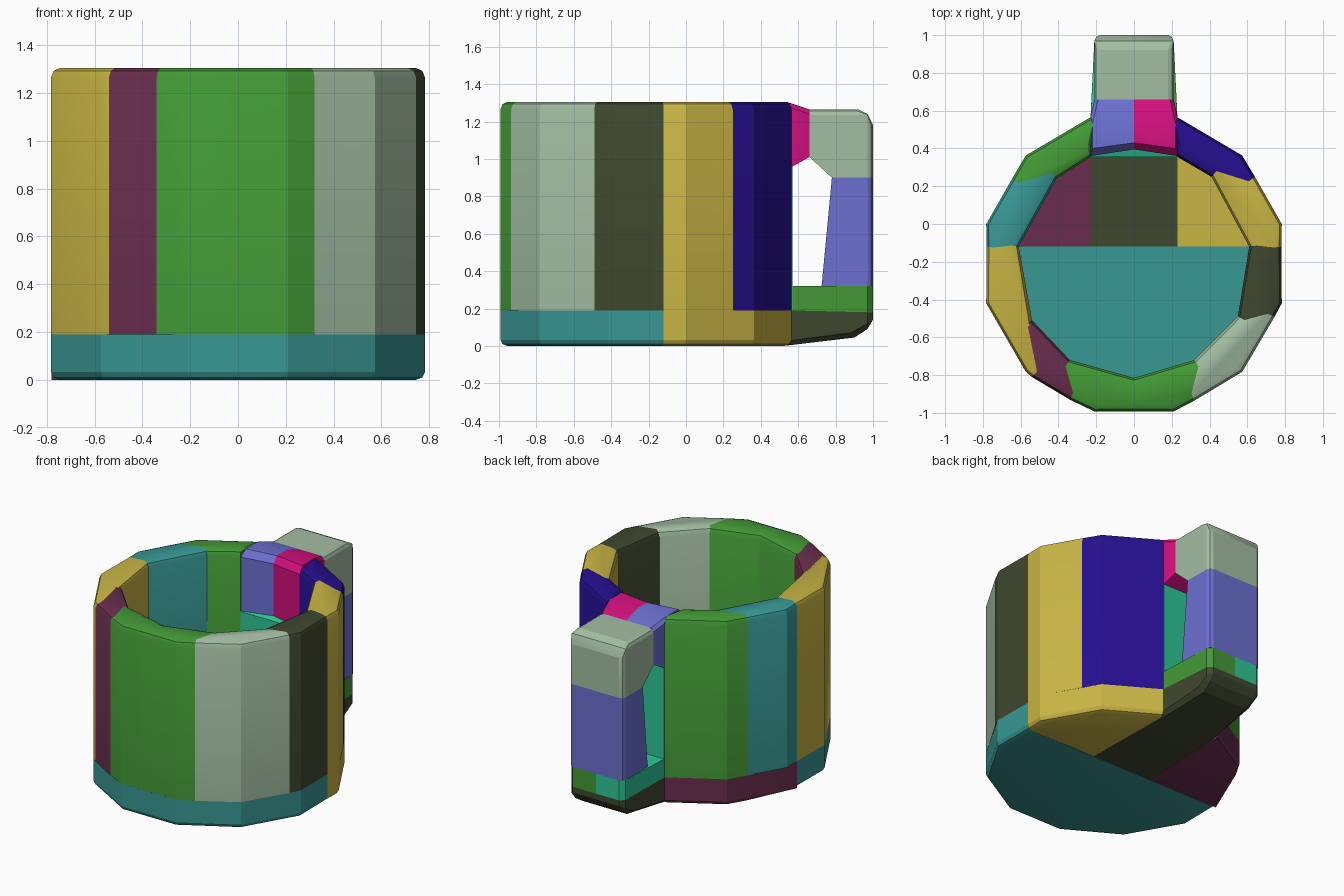
import bpy, bmesh
from math import atan2, cos, sin, tau, radians

cube = bpy.data.objects.get("Cube")
if cube:
    bpy.data.objects.remove(cube, do_unlink=True)

CENTRE_Y, RADIUS = -0.21, 0.81
FLOOR, RIM, BEVEL = 0.19, 1.305, 0.04


def material(name, rgb):
    def linear(v):
        v /= 255
        return v / 12.92 if v < 0.04 else ((v + 0.055) / 1.055) ** 2.4
    colour = tuple(linear(v) for v in rgb) + (1,)
    mat = bpy.data.materials.new(name)
    mat.use_nodes = True
    mat.diffuse_color = colour
    mat.node_tree.nodes["Principled BSDF"].inputs["Base Color"].default_value = colour
    return mat


MATS = {name: material(name, rgb) for name, rgb in {
    "yellow": (200, 181, 68), "plum": (106, 46, 78), "green": (67, 154, 54),
    "sage": (163, 190, 163), "olive": (62, 72, 47), "teal": (56, 152, 148),
    "navy": (37, 15, 142), "magenta": (212, 16, 126),
    "periwinkle": (108, 112, 208), "mint": (46, 200, 150)}.items()}


def hull(name, colour, points):
    """Convex solid around the points."""
    bm = bmesh.new()
    for p in points:
        bm.verts.new(p)
    bmesh.ops.remove_doubles(bm, verts=bm.verts, dist=0.001)
    out = bmesh.ops.convex_hull(bm, input=bm.verts)
    inner = {g for g in out["geom_interior"] if isinstance(g, bmesh.types.BMVert)}
    bmesh.ops.delete(bm, geom=list(inner), context="VERTS")
    bmesh.ops.dissolve_limit(bm, angle_limit=0.02, verts=bm.verts, edges=bm.edges)
    bmesh.ops.recalc_face_normals(bm, faces=bm.faces)
    mesh = bpy.data.meshes.new(name)
    bm.to_mesh(mesh)
    bm.free()
    mesh.materials.append(MATS[colour])
    mesh.shade_smooth()
    mesh.set_sharp_from_angle(angle=radians(25))
    obj = bpy.data.objects.new(name, mesh)
    bpy.context.collection.objects.link(obj)
    return obj


def shift(p, d):
    """Move a plan point away from the mug axis by d."""
    x, y = p[0], p[1] - CENTRE_Y
    k = 1 + d / (x * x + y * y) ** 0.5
    return x * k, y * k + CENTRE_Y


def at(points, z):
    return [(x, y, z) for x, y in points]


def arc(a, b):
    """Twelve-sided outline from point a anticlockwise to point b."""
    start, end = (atan2(p[1] - CENTRE_Y, p[0]) for p in (a, b))
    if end < start:
        end += tau
    angles = [radians(15 + 30 * k) for k in range(-12, 24)]
    return [a] + [(RADIUS * cos(t), CENTRE_Y + RADIUS * sin(t))
                  for t in angles if start < t < end] + [b]


# Wall seams: outer point, inner point
SEAMS = {
    "left": ((.78, -.12), (.61, -.12)),
    "back_left": ((.64, .25), (.41, .25)),
    "handle_left": ((.23, .565), (.23, .355)),
    "handle_right": ((-.23, .565), (-.23, .355)),
    "back_right": ((-.645, .24), (-.41, .24)),
    "right": ((-.78, -.12), (-.61, -.12)),
    "front_right": ((-.54, -.81), (-.54, -.51)),
    "front_inner_right": ((-.34, -.93), (-.34, -.72)),
    "front": ((0, -.992), (0, -.815)),
    "front_inner_left": ((.32, -.935), (.32, -.72)),
    "front_left": ((.745, -.49), (.55, -.49)),
}


def wall(name, colour, a, b):
    outer = arc(SEAMS[a][0], SEAMS[b][0])
    inner = [SEAMS[a][1], SEAMS[b][1]]
    pts = at(outer + inner, FLOOR) + at(outer + inner, RIM - BEVEL)
    for d, z in ((BEVEL * 0.3, RIM - BEVEL * 0.3), (BEVEL, RIM)):
        pts += at([shift(p, -d) for p in outer] + [shift(p, d) for p in inner], z)
    hull(name, colour, pts)


# Wall panels, anticlockwise from the left side
for name, colour, a, b in (
        ("wall_left", "yellow", "left", "back_left"),
        ("wall_back_left", "navy", "back_left", "handle_left"),
        ("wall_back_right", "green", "handle_right", "back_right"),
        ("wall_right", "teal", "back_right", "right"),
        ("wall_front_right", "yellow", "right", "front_right"),
        ("wall_front_strip", "plum", "front_right", "front_inner_right"),
        ("wall_front_a", "green", "front_inner_right", "front"),
        ("wall_front_b", "green", "front", "front_inner_left"),
        ("wall_front_left", "sage", "front_inner_left", "front_left"),
        ("wall_side_left", "olive", "front_left", "left")):
    wall(name, colour, a, b)


def base(name, colour, a, b, corner=()):
    rim = arc(SEAMS[a][0], SEAMS[b][0])
    core = list(corner)
    pts = at(rim + core, FLOOR) + at(rim, BEVEL * 0.8) + at(core, 0)
    pts += at([shift(p, -BEVEL * 0.3) for p in rim], BEVEL * 0.25)
    pts += at([shift(p, -BEVEL) for p in rim], 0)
    hull(name, colour, pts)


# Floor and base slabs
base("base_front", "teal", "right", "left")
base("base_left", "yellow", "left", "handle_left", [(.23, -.12)])
base("base_right", "plum", "handle_right", "back_right", [(-.23, -.12), (-.78, -.12)])


def mirrored(points):
    return points + [(-x, y, z) for x, y, z in points]


hull("base_back", "olive", mirrored([
    (.23, -.12, 0), (.23, -.12, FLOOR), (.23, .565, FLOOR), (.23, .56, .03),
    (.21, .52, 0), (.17, .9, .045), (.21, .88, .07), (.18, .97, .09),
    (.18, 1, .14), (.18, 1, .18), (.21, .97, .12), (.21, .97, .18)]))

# Back wall behind the handle
hull("wall_back", "mint", mirrored([
    (.23, .355, FLOOR), (.23, .355, .88), (.23, .57, FLOOR), (.23, .57, .96)]))

# Lower handle arm, split down the middle
for side, colour, s in (("left", "green", 1), ("right", "mint", -1)):
    hull("handle_lower_" + side, colour, [(s * x, y, z) for z in (.18, .32) for x, y in (
        (0, .56), (.23, .56), (.21, .8), (.21, .97), (.18, 1), (0, 1))])

# Upper handle joint, split down the middle
for side, colour, s in (("left", "magenta", 1), ("right", "periwinkle", -1)):
    hull("handle_joint_" + side, colour, [(s * x, y, z) for x, y, z in (
        (0, .395, .88), (.23, .36, .88), (0, .395, 1.26), (.23, .36, 1.26),
        (0, .43, RIM), (.22, .40, RIM), (0, .54, RIM), (.22, .53, RIM),
        (.23, .57, 1.27), (.23, .57, .96), (0, .57, .96),
        (.21, .66, 1.24), (.19, .66, 1.265), (0, .66, 1.265),
        (.21, .66, 1.01), (0, .66, 1.01))])


def bar(name, colour, profile):
    """Handle part across x, with softened outer corners."""
    hull(name, colour, mirrored(
        [(.18, y, z) for y, z in profile] +
        [(.2, min(y, .99), min(z, 1.255)) for y, z in profile] +
        [(.21, min(y, .97), min(z, 1.235)) for y, z in profile]))


# Handle grip and top corner
bar("handle_grip", "periwinkle", [(.725, .32), (.78, .9), (1, .9), (1, .32)])
bar("handle_top", "sage", [(.66, 1.01), (.66, 1.265), (.92, 1.265), (.97, 1.24),
                           (1, 1.18), (1, .9), (.78, .9)])
